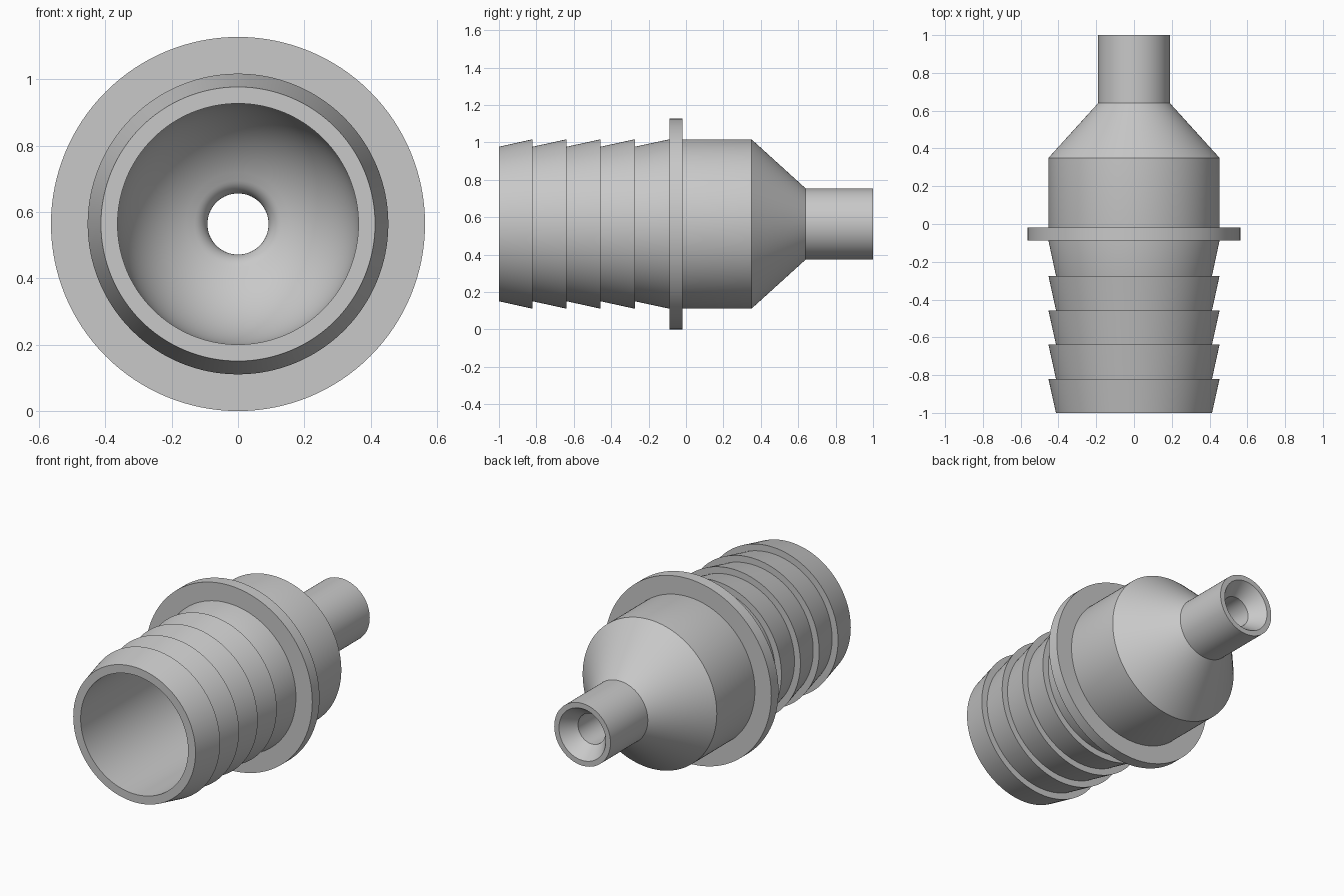
import bpy
import bmesh
from math import sin, cos, acos, pi, radians

SEGMENTS = 128
AXIS_Z = 0.5635

cube = bpy.data.objects.get("Cube")
if cube:
    bpy.data.objects.remove(cube, do_unlink=True)

grey = bpy.data.materials.new("plain grey")
grey.use_nodes = True
grey.diffuse_color = (0.58, 0.58, 0.58, 1)
grey.node_tree.nodes["Principled BSDF"].inputs["Base Color"].default_value = grey.diffuse_color


def lathe(name, profile):
    """Revolve a closed loop of (y, radius) points about the long axis."""
    bm = bmesh.new()
    rings = []
    for i in range(SEGMENTS):
        a = 2 * pi * i / SEGMENTS
        rings.append([bm.verts.new((r * cos(a), y, r * sin(a))) for y, r in profile])
    n = len(profile)
    for i in range(SEGMENTS):
        here, there = rings[i], rings[(i + 1) % SEGMENTS]
        for j in range(n):
            k = (j + 1) % n
            bm.faces.new((here[j], here[k], there[k], there[j]))
    bmesh.ops.recalc_face_normals(bm, faces=bm.faces)
    mesh = bpy.data.meshes.new(name)
    bm.to_mesh(mesh)
    bm.free()
    mesh.materials.append(grey)
    obj = bpy.data.objects.new(name, mesh)
    obj.location.z = AXIS_Z
    bpy.context.collection.objects.link(obj)
    bpy.ops.object.select_all(action='DESELECT')
    obj.select_set(True)
    bpy.context.view_layer.objects.active = obj
    bpy.ops.object.shade_smooth_by_angle(angle=radians(25))
    return obj


# Barbed hose end: each barb widens towards the flange, then steps back in
body_r, barb_r = 0.453, 0.413
barb_ends = [-1, -0.82, -0.638, -0.457, -0.274, -0.088]
outer = []
for start, end in zip(barb_ends, barb_ends[1:]):
    outer += [(start, barb_r), (end, body_r)]

# Straight body, cone and narrow spout
outer += [(0.35, body_r), (0.64, 0.19), (1, 0.19)]

# Countersunk spout mouth
hole_r, bore_r, lip = 0.092, 0.363, 0.06
inner = [(1, 0.158), (0.91, hole_r)]

# Rounded lip of the small hole, flowing into the domed end of the wide bore
dome_y = 0.22
meet = acos((hole_r + lip) / (bore_r + lip))
lip_y = dome_y + (bore_r + lip) * sin(meet)
for i in range(9):
    b = meet * i / 8
    inner.append((lip_y - lip * sin(b), hole_r + lip - lip * cos(b)))
for i in range(1, 17):
    b = meet * (1 - i / 16)
    inner.append((dome_y + bore_r * sin(b), bore_r * cos(b)))
inner.append((-1, bore_r))

lathe("hose_adapter_body", outer + inner)

# Stop flange around the body
lathe("stop_flange", [(-0.088, 0.44), (-0.088, AXIS_Z), (-0.018, AXIS_Z), (-0.018, 0.44)])
